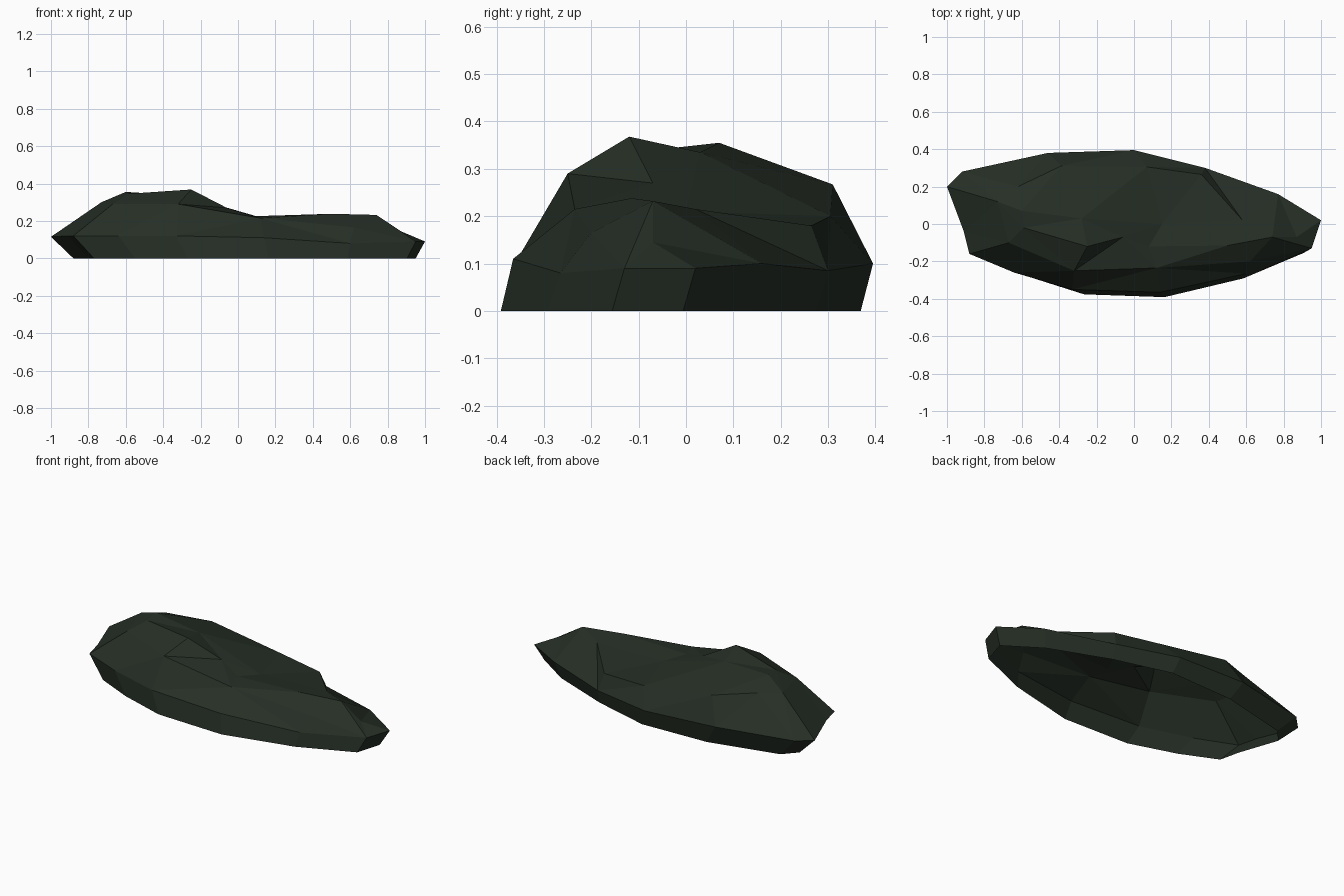
import bpy
import bmesh
from mathutils import Vector
from mathutils.geometry import delaunay_2d_cdt

default_cube = bpy.data.objects.get("Cube")
if default_cube:
    bpy.data.objects.remove(default_cube, do_unlink=True)


def make_material(name, colour):
    material = bpy.data.materials.new(name)
    material.use_nodes = True
    material.diffuse_color = colour
    shader = material.node_tree.nodes["Principled BSDF"]
    shader.inputs["Base Color"].default_value = colour
    shader.inputs["Roughness"].default_value = 1
    return material


# Widest outline of the rock, walked clockwise from the left tip
rim = [(-1, .2, .115), (-.92, .28, .12), (-.46, .38, .12), (0, .395, .1),
       (.38, .3, .085), (.77, .16, .1), (1, .02, .09), (.95, -.13, .09),
       (.6, -.265, .08), (.14, -.365, .11), (-.33, -.35, .12),
       (-.64, -.26, .12), (-.88, -.16, .12), (-.91, -.04, .12)]

# Creases that shape the upper surface, each running from end to end
back_shoulder = [(-.62, .2, .3), (-.39, .31, .267), (.07, .305, .2), (.36, .265, .18)]
high_crest = [(-.73, .12, .3), (-.6, .07, .355), (-.28, .03, .335), (.15, 0, .21),
              (.58, .02, .215), (.74, -.07, .232), (.87, -.07, .145)]
peak_crest = [(-.67, -.1, .29), (-.59, -.02, .345), (-.25, -.12, .368),
              (-.06, -.07, .27), (.08, -.12, .225), (.5, -.115, .238), (.74, -.07, .232)]
front_shoulder = [(-.67, -.1, .29), (-.32, -.25, .29), (.12, -.235, .215), (.62, -.2, .165)]
creases = [back_shoulder, high_crest, peak_crest, front_shoulder]


def collect_points():
    """Number every distinct point and list the crease edges between them."""
    points, edges = list(rim), []
    for crease in creases:
        for point in crease:
            if point not in points:
                points.append(point)
        edges += [(points.index(a), points.index(b)) for a, b in zip(crease, crease[1:])]
    return points, edges


def base_of(point):
    """Tuck a rim point in at the ends and push it forward onto the ground."""
    x, y, z = point
    return (x * .915 + .035, y - .026, 0)


def build_rock(name, material):
    points, edges = collect_points()
    flat = [Vector(point[:2]) for point in points]
    outline = list(range(len(rim)))[::-1]
    result = delaunay_2d_cdt(flat, edges, [outline], 1, 1e-5)
    bm = bmesh.new()

    # Upper surface, faceted along the creases
    verts = []
    for position, sources in zip(result[0], result[3]):
        height = points[sources[0]][2] if sources else .2
        verts.append(bm.verts.new((position.x, position.y, height)))
    for triangle in result[2]:
        bm.faces.new([verts[i] for i in triangle])

    # Lower wall between the rim and the ground, open underneath
    top = [verts[result[3].index(s)] for i in range(len(rim))
           for s in result[3] if i in s]
    bottom = [bm.verts.new(base_of(point)) for point in rim]
    for i in range(len(rim)):
        j = (i + 1) % len(rim)
        bm.faces.new((top[i], top[j], bottom[j], bottom[i]))

    bmesh.ops.recalc_face_normals(bm, faces=bm.faces)
    bm.normal_update()
    if sum(face.normal.z for face in bm.faces) < 0:
        bmesh.ops.reverse_faces(bm, faces=bm.faces)
    mesh = bpy.data.meshes.new(name)
    bm.to_mesh(mesh)
    bm.free()
    mesh.materials.append(material)
    rock = bpy.data.objects.new(name, mesh)
    bpy.context.collection.objects.link(rock)
    return rock


build_rock("rock_shell", make_material("dark_green_stone", (.019, .028, .019, 1)))
